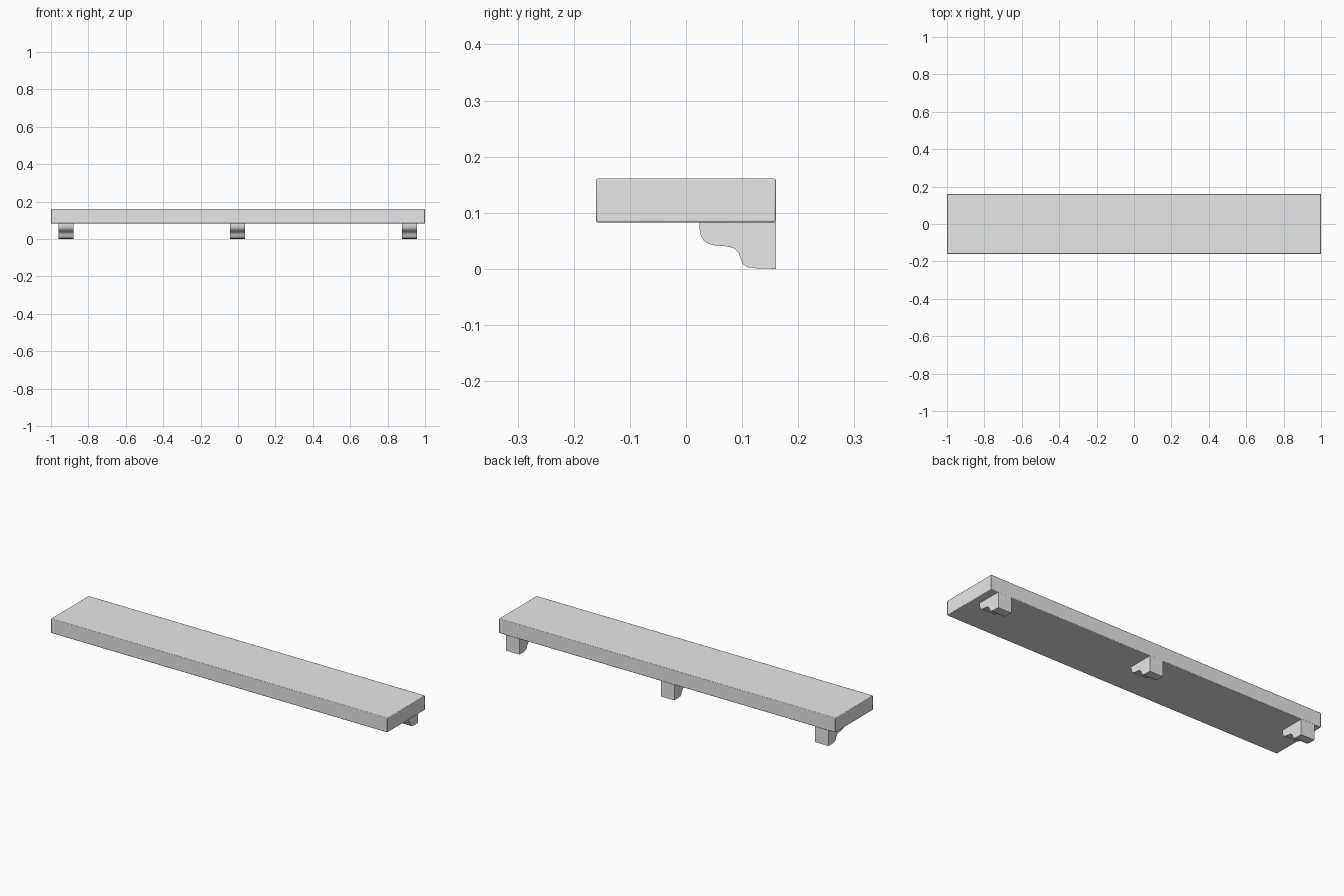
import bpy, bmesh

cube = bpy.data.objects.get("Cube")
if cube:
    bpy.data.objects.remove(cube)

grey = bpy.data.materials.new("plain_grey")
grey.use_nodes = True
colour = (0.8, 0.8, 0.8, 1)
grey.diffuse_color = colour
grey.node_tree.nodes["Principled BSDF"].inputs["Base Color"].default_value = colour


def extrude_profile(name, points, x, width):
    """Closed (y, z) profile extruded along x, centred on x."""
    bm = bmesh.new()
    face = bm.faces.new([bm.verts.new((x - width / 2, y, z)) for y, z in points])
    moved = bmesh.ops.extrude_face_region(bm, geom=[face])["geom"]
    bmesh.ops.translate(bm, vec=(width, 0, 0),
                        verts=[v for v in moved if isinstance(v, bmesh.types.BMVert)])
    bmesh.ops.recalc_face_normals(bm, faces=bm.faces)
    mesh = bpy.data.meshes.new(name)
    bm.to_mesh(mesh)
    bm.free()
    mesh.materials.append(grey)
    obj = bpy.data.objects.new(name, mesh)
    bpy.context.collection.objects.link(obj)
    bpy.context.view_layer.objects.active = obj
    bpy.ops.object.select_all(action="DESELECT")
    obj.select_set(True)
    return obj


# Shelf board with slightly eased edges
board = extrude_profile("shelf_board", [(-0.16, 0.083), (0.16, 0.083), (0.16, 0.161), (-0.16, 0.161)], 0, 2)
bevel = board.modifiers.new("eased_edges", "BEVEL")
bevel.width = 0.003
bevel.segments = 2
bpy.ops.object.shade_smooth_by_angle(angle=0.6)

# Scrolled brackets flush with the back edge
bracket_profile = [
    (0.16, 0.084), (0.16, 0.0), (0.125, 0.001), (0.11, 0.003), (0.102, 0.008),
    (0.098, 0.017), (0.094, 0.028), (0.087, 0.036), (0.075, 0.04), (0.05, 0.042),
    (0.039, 0.045), (0.031, 0.051), (0.026, 0.061), (0.024, 0.072), (0.024, 0.084),
]
for side, x in (("right", -0.92), ("middle", -0.003), ("left", 0.917)):
    extrude_profile("bracket_" + side, bracket_profile, x, 0.08)
    bpy.ops.object.shade_smooth_by_angle(angle=0.8)
